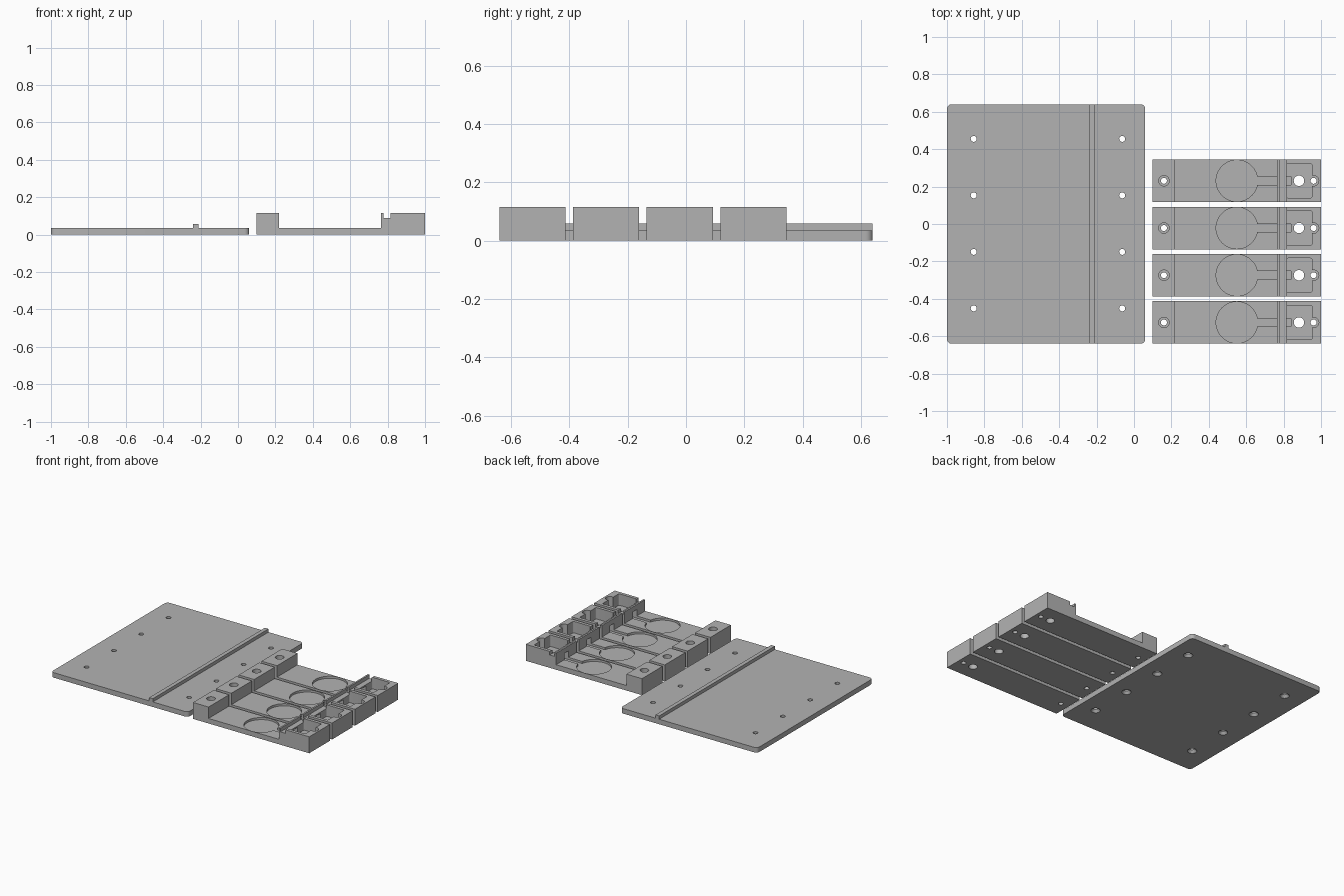
import bpy, bmesh, math

default = bpy.data.objects.get("Cube")
if default:
    bpy.data.objects.remove(default, do_unlink=True)

grey = bpy.data.materials.new("plain grey")
grey.use_nodes = True
colour = (0.45, 0.45, 0.45, 1)
grey.diffuse_color = colour
grey.node_tree.nodes["Principled BSDF"].inputs["Base Color"].default_value = colour

FLOOR, TALL = 0.035, 0.115


def make(name, bm):
    bmesh.ops.recalc_face_normals(bm, faces=bm.faces[:])
    mesh = bpy.data.meshes.new(name)
    bm.to_mesh(mesh)
    bm.free()
    mesh.materials.append(grey)
    obj = bpy.data.objects.new(name, mesh)
    bpy.context.collection.objects.link(obj)
    return obj


def prism(name, points, shift):
    """Extrude a closed outline of 3D points by a vector."""
    bm = bmesh.new()
    face = bm.faces.new([bm.verts.new(p) for p in points])
    moved = bmesh.ops.extrude_face_region(bm, geom=[face])["geom"]
    bmesh.ops.translate(bm, vec=shift, verts=[v for v in moved if isinstance(v, bmesh.types.BMVert)])
    return make(name, bm)


def rounded_box(name, x0, x1, y0, y1, z0, z1, radius=0):
    pts = []
    corners = ((x1, y1, -1, -1), (x0, y1, 1, -1), (x0, y0, 1, 1), (x1, y0, -1, 1))
    for i, (x, y, sx, sy) in enumerate(corners):
        for step in range(7 if radius else 1):
            a = math.radians(90 * i + 15 * step)
            pts.append((x + radius * (sx + math.cos(a)), y + radius * (sy + math.sin(a)), z0)
                       if radius else (x, y, z0))
    return prism(name, pts, (0, 0, z1 - z0))


def rod(name, x, y, z0, z1, r0, r1=None, sides=32):
    bm = bmesh.new()
    bmesh.ops.create_cone(bm, cap_ends=True, segments=sides, radius1=r0,
                          radius2=r0 if r1 is None else r1, depth=z1 - z0)
    bmesh.ops.translate(bm, vec=(x, y, (z0 + z1) / 2), verts=bm.verts[:])
    return make(name, bm)


def carve(target, cutters):
    bpy.context.view_layer.objects.active = target
    for cutter in cutters:
        cutter.hide_render = True
        mod = target.modifiers.new("cut", "BOOLEAN")
        mod.operation, mod.solver, mod.object = "DIFFERENCE", "EXACT", cutter
        bpy.ops.object.modifier_apply(modifier=mod.name)
        bpy.data.objects.remove(cutter, do_unlink=True)


def smooth(obj):
    bpy.ops.object.select_all(action="DESELECT")
    obj.select_set(True)
    bpy.context.view_layer.objects.active = obj
    bpy.ops.object.shade_smooth_by_angle(angle=math.radians(30))


# Cover plate with countersunk screw holes underneath
plate = rounded_box("cover_plate", -1, 0.06, -0.64, 0.64, 0, FLOOR, 0.025)
cuts = []
for x in (-0.857, -0.063):
    for row in range(4):
        y = 0.455 - 0.302 * row
        cuts.append(rod("hole", x, y, -0.1, 0.1, 0.016))
        cuts.append(rod("countersink", x, y, -0.004, 0.02, 0.033, 0.014))
carve(plate, cuts)
smooth(plate)

# Raised rib across the plate
rounded_box("plate_rib", -0.24, -0.212, -0.64, 0.64, FLOOR, 0.058)

# Holder body: side profile extruded across its width
HALF, FIRST, PITCH = 0.1135, -0.5265, 0.2525
profile = [(0.1, 0), (1, 0), (1, TALL), (0.815, TALL), (0.815, 0.09), (0.777, 0.09),
           (0.777, TALL), (0.765, TALL), (0.765, FLOOR), (0.22, FLOOR), (0.22, TALL), (0.1, TALL)]
holder = prism("holder_1", [(x, -HALF, z) for x, z in profile], (0, 2 * HALF, 0))

# Pocket, shallow round seat, wire channel and screw holes
cuts = [
    rounded_box("pocket", 0.815, 0.952, -0.091, 0.091, FLOOR, 0.2, 0.008),
    rod("round_seat", 0.55, 0, 0.02, 0.06, 0.111, sides=64),
    rounded_box("wire_channel", 0.62, 0.84, -0.022, 0.022, 0.02, 0.08),
    rod("pocket_hole", 0.882, 0, -0.1, 0.2, 0.028),
]
for x in (0.16, 0.96):
    cuts.append(rod("screw_bore", x, 0, 0.036, 0.2, 0.028))
    cuts.append(rod("screw_hole", x, 0, -0.1, 0.2, 0.016))
carve(holder, cuts)
smooth(holder)
holder.location.y = FIRST

# Repeat the holder in a row
for i in range(1, 4):
    copy = holder.copy()
    copy.name = f"holder_{i + 1}"
    copy.location.y = FIRST + PITCH * i
    bpy.context.collection.objects.link(copy)
